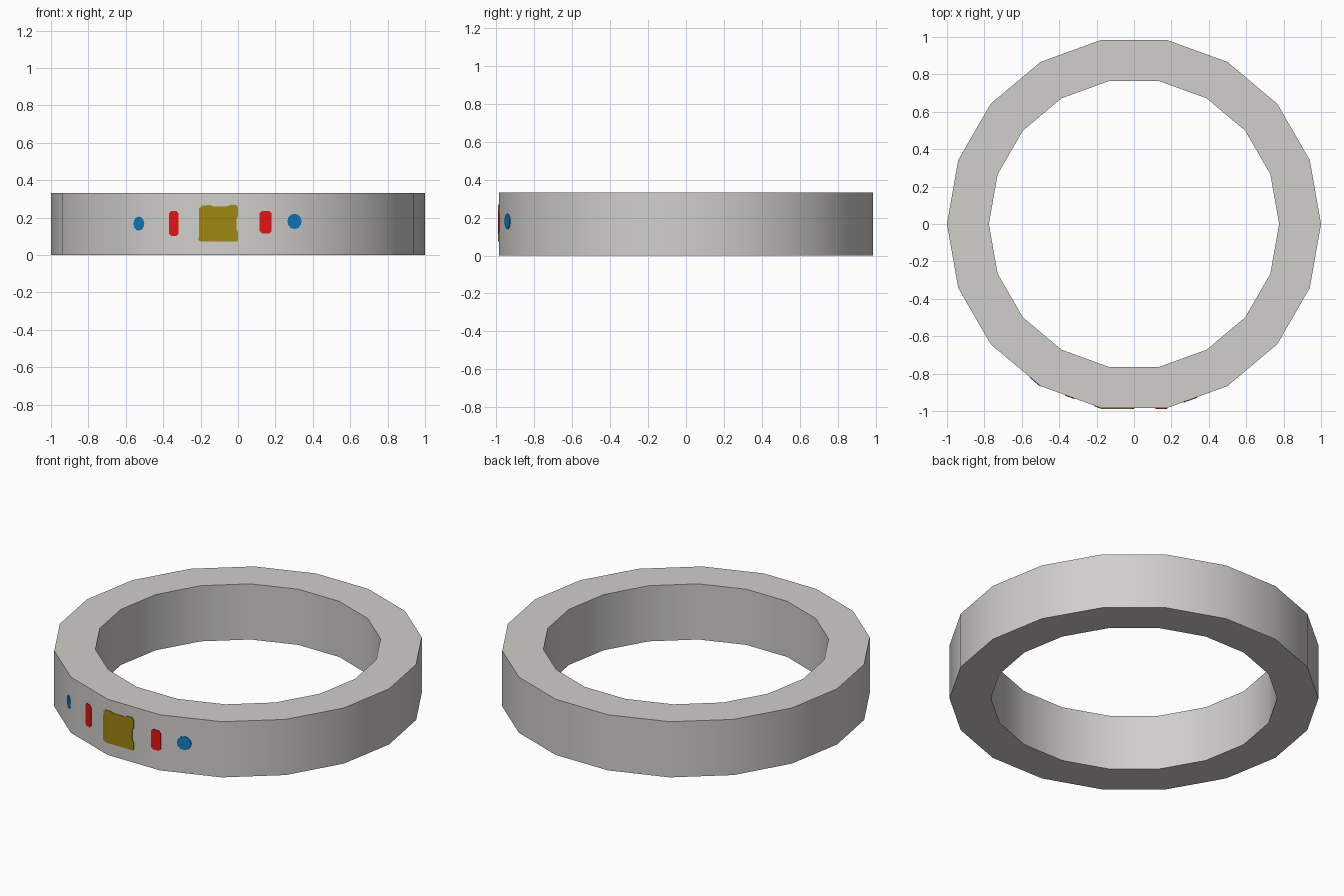
import bpy, bmesh, math

if "Cube" in bpy.data.objects:
    bpy.data.objects.remove(bpy.data.objects["Cube"])

SIDES, R_OUT, R_IN, HEIGHT = 18, 1.0, 0.776, 0.333


def material(name, rgb):
    m = bpy.data.materials.new(name)
    m.diffuse_color = (*rgb, 1)
    m.use_nodes = True
    m.node_tree.nodes["Principled BSDF"].inputs["Base Color"].default_value = m.diffuse_color
    return m


SILVER = material("silver", (0.63, 0.62, 0.597))
GOLD = material("dark gold", (0.35, 0.24, 0.006))
RED = material("red", (0.80, 0.006, 0.007))
BLUE = material("blue", (0.005, 0.21, 0.52))


def finish(bm, name, mat):
    bmesh.ops.recalc_face_normals(bm, faces=bm.faces)
    me = bpy.data.meshes.new(name)
    bm.to_mesh(me)
    bm.free()
    me.materials.append(mat)
    ob = bpy.data.objects.new(name, me)
    bpy.context.collection.objects.link(ob)
    bpy.ops.object.select_all(action='DESELECT')
    bpy.context.view_layer.objects.active = ob
    ob.select_set(True)
    bpy.ops.object.shade_smooth_by_angle(angle=math.radians(35))
    return ob


# Ring band: rectangular section swept round 18 sides
bm = bmesh.new()
section = [(R_IN, 0), (R_OUT, 0), (R_OUT, HEIGHT), (R_IN, HEIGHT)]
loops = []
for i in range(SIDES):
    a = math.tau * i / SIDES
    loops.append([bm.verts.new((r * math.cos(a), r * math.sin(a), z)) for r, z in section])
for i in range(SIDES):
    a, b = loops[i], loops[(i + 1) % SIDES]
    for j in range(4):
        k = (j + 1) % 4
        bm.faces.new((a[j], a[k], b[k], b[j]))
finish(bm, "ring_band", SILVER)


def front_y(x):
    """y of the faceted front surface at x"""
    step = math.tau / SIDES
    a = math.acos(max(-1, min(1, x)))
    mid = (math.floor(a / step) + 0.5) * step
    apothem = R_OUT * math.cos(step / 2)
    return -(apothem - x * math.cos(mid)) / math.sin(mid)


# Thin inlay plates that follow the front facets
def inlay(name, outline, mat):
    bm = bmesh.new()
    bm.faces.new([bm.verts.new((x, 0, z)) for x, z in outline])
    for i in range(SIDES):
        bmesh.ops.bisect_plane(bm, geom=bm.verts[:] + bm.edges[:] + bm.faces[:],
                               plane_co=(math.cos(math.tau * i / SIDES), 0, 0),
                               plane_no=(1, 0, 0))
    for v in bm.verts:
        v.co.y = front_y(v.co.x) - 0.004
    ext = bmesh.ops.extrude_face_region(bm, geom=bm.faces[:], use_keep_orig=True)
    for g in ext["geom"]:
        if isinstance(g, bmesh.types.BMVert):
            g.co.y += 0.007
    finish(bm, name, mat)


def oval(x, z, rx, rz, n=12):
    return [(x + rx * math.cos(math.tau * i / n), z + rz * math.sin(math.tau * i / n))
            for i in range(n)]


def chamfered(x0, x1, z0, z1, c=0.012):
    return [(x0 + c, z0), (x1 - c, z0), (x1, z0 + c), (x1, z1 - c),
            (x1 - c, z1), (x0 + c, z1), (x0, z1 - c), (x0, z0 + c)]


# Central gold patch with slightly uneven edges
inlay("centre_inlay", [(-0.21, 0.08), (-0.2, 0.073), (-0.004, 0.073), (0, 0.08),
                       (0, 0.12), (-0.008, 0.14), (-0.008, 0.19), (0, 0.21),
                       (0, 0.255), (-0.01, 0.268), (-0.04, 0.268), (-0.06, 0.26),
                       (-0.13, 0.26), (-0.15, 0.267), (-0.19, 0.265), (-0.208, 0.25)], GOLD)
# Red bars and blue dots either side
inlay("left_bar_inlay", chamfered(-0.368, -0.318, 0.102, 0.236), RED)
inlay("right_bar_inlay", chamfered(0.116, 0.179, 0.116, 0.236), RED)
inlay("left_dot_inlay", oval(-0.53, 0.168, 0.029, 0.038), BLUE)
inlay("right_dot_inlay", oval(0.302, 0.18, 0.038, 0.041), BLUE)
